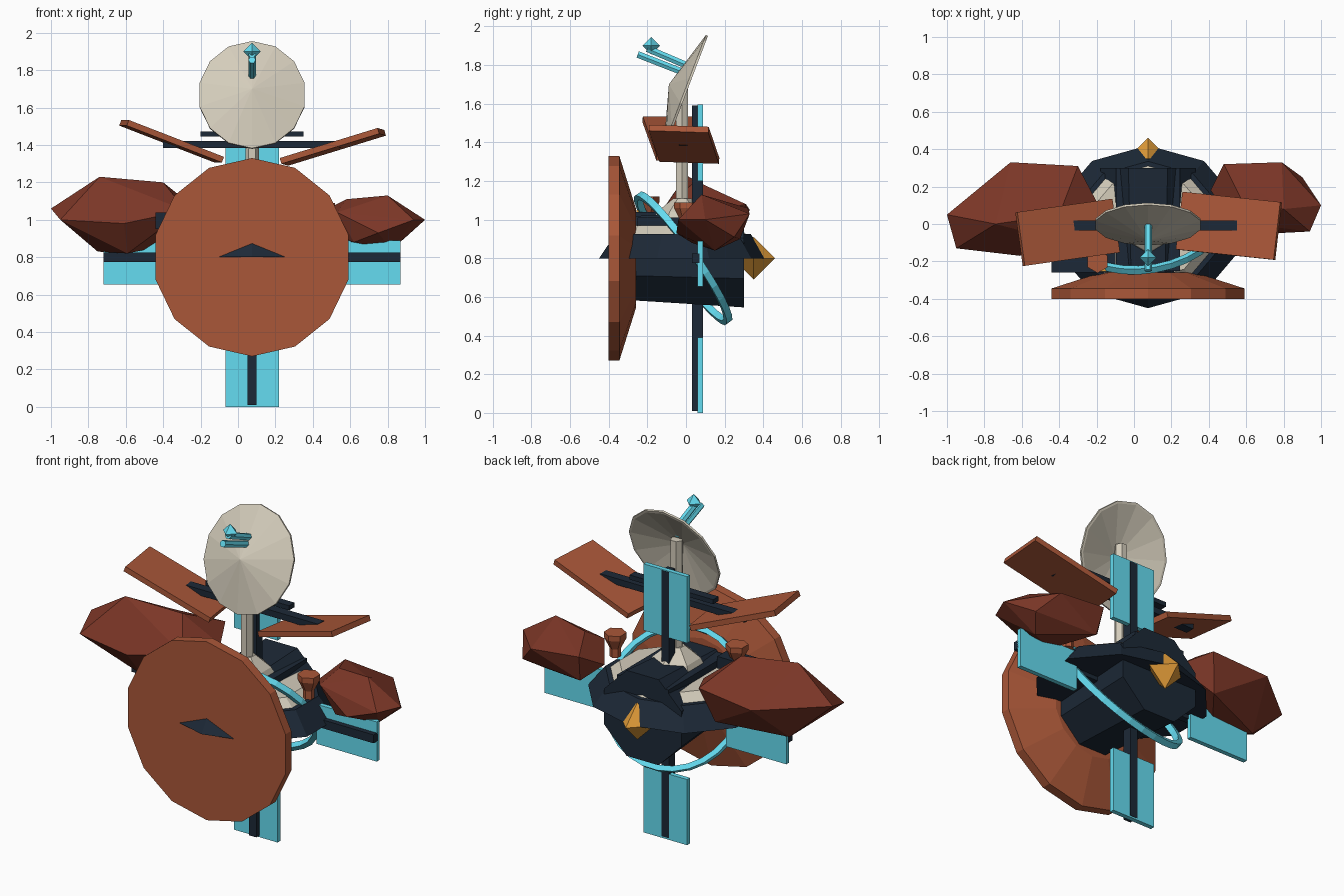
import bpy, bmesh, math
from mathutils import Vector, Matrix, Euler

if "Cube" in bpy.data.objects:
    bpy.data.objects.remove(bpy.data.objects["Cube"])

CX = 0.075  # centre line of the craft


def material(name, rgb):
    m = bpy.data.materials.new(name)
    m.diffuse_color = (*rgb, 1)
    m.use_nodes = True
    m.node_tree.nodes["Principled BSDF"].inputs["Base Color"].default_value = m.diffuse_color
    return m


RUST = material("rust", (0.40, 0.095, 0.04))
ROCK = material("dark_rust", (0.20, 0.037, 0.02))
CYAN = material("cyan", (0.13, 0.72, 0.88))
DARK = material("navy", (0.012, 0.022, 0.038))
BONE = material("bone", (0.66, 0.61, 0.50))
GOLD = material("gold", (0.75, 0.33, 0.04))


def finish(name, bm, mat):
    bmesh.ops.remove_doubles(bm, verts=bm.verts, dist=1e-5)
    bmesh.ops.recalc_face_normals(bm, faces=bm.faces)
    me = bpy.data.meshes.new(name)
    bm.to_mesh(me)
    bm.free()
    me.materials.append(mat)
    ob = bpy.data.objects.new(name, me)
    bpy.context.collection.objects.link(ob)
    return ob


def lathe(name, profile, n, origin, mat, axis=(0, 0, 1), up=(0, 1, 0), wide=1.0, phase=0.0, caps=True):
    """Faceted solid: (radius, height) rings around an axis, stretched sideways by wide."""
    o, ax = Vector(origin), Vector(axis).normalized()
    side = ax.cross(Vector(up)).normalized()
    u = side.cross(ax)
    bm = bmesh.new()
    rings = []
    for r, h in profile:
        ring = []
        for i in range(n):
            a = 2 * math.pi * (i + phase) / n
            ring.append(bm.verts.new(o + ax * h + (u * math.cos(a) + side * math.sin(a) * wide) * r))
        rings.append(ring)
    for a, b in zip(rings, rings[1:]):
        for i in range(n):
            j = (i + 1) % n
            bm.faces.new((a[i], a[j], b[j], b[i]))
    if caps:
        for k, ring in ((0, rings[0]), (-1, rings[-1])):
            if profile[k][0] > 0:
                bm.faces.new(ring)
    return finish(name, bm, mat)


def rod(name, a, b, r, mat, n=6):
    d = Vector(b) - Vector(a)
    return lathe(name, [(r, 0), (r, d.length)], n, a, mat, axis=d, up=(1, 0, 0))


def box(name, lo, hi, mat, rot=(0, 0, 0)):
    lo, hi = Vector(lo), Vector(hi)
    bm = bmesh.new()
    bmesh.ops.create_cube(bm, size=1, matrix=Matrix.Translation((lo + hi) / 2)
                          @ Euler([math.radians(a) for a in rot]).to_matrix().to_4x4()
                          @ Matrix.Diagonal((*(hi - lo), 1)))
    return finish(name, bm, mat)


def octahedron(name, c, r, mat):
    return lathe(name, [(0, -r), (r, 0), (0, r)], 4, c, mat)


def boulder(name, corners):
    """Rough stone: convex hull of a few corners, near-flat faces merged."""
    bm = bmesh.new()
    for p in corners:
        bm.verts.new(p)
    bmesh.ops.convex_hull(bm, input=bm.verts)
    bmesh.ops.dissolve_limit(bm, angle_limit=0.2, verts=bm.verts, edges=bm.edges)
    return finish(name, bm, ROCK)


# Front shield
lathe("front_shield", [(0.53, 0), (0.53, 0.055), (0.26, 0.14)], 14, (CX, -0.40, 0.80), RUST,
      axis=(0, 1, 0), up=(0, 0, 1))

# Hull: barrel, skirt, deck and roof
lathe("hull_barrel", [(0.235, 0), (0.275, 0.58)], 8, (CX, -0.28, 0.80), DARK,
      axis=(0, 1, 0), up=(0, 0, 1), phase=0.5)
lathe("hull_skirt", [(0.435, 0), (0.35, 0.125)], 10, (CX, -0.015, 0.80), DARK, wide=1.17)
lathe("hull_deck", [(0.34, 0), (0.28, 0.06)], 10, (CX, -0.015, 0.91), BONE, wide=1.17)
box("roof_block", (CX - 0.17, -0.25, 0.90), (CX + 0.17, 0.30, 1.01), DARK)
octahedron("tail_crystal", (CX, 0.35, 0.80), 0.11, GOLD)

# Side boulders
boulder("left_boulder", [
    (-1.0, 0.05, 1.06), (-0.95, -0.13, 1.00), (-0.74, 0.0, 1.23), (-0.66, 0.33, 1.05),
    (-0.61, -0.17, 0.98), (-0.75, 0.10, 0.83), (-0.59, -0.05, 0.82), (-0.40, 0.05, 1.20),
    (-0.30, 0.31, 1.08), (-0.36, 0.24, 0.87), (-0.20, 0.12, 1.04), (-0.28, -0.12, 1.05)])
boulder("right_boulder", [
    (1.0, 0.10, 1.00), (0.94, -0.04, 1.0), (0.79, 0.33, 1.03), (0.80, 0.08, 1.13),
    (0.58, 0.12, 1.11), (0.48, 0.32, 1.06), (0.50, 0.28, 0.90), (0.82, 0.15, 0.84),
    (0.90, 0.25, 0.91), (0.62, 0.03, 0.88), (0.53, 0.01, 1.04), (0.75, -0.05, 0.93), (0.41, 0.18, 0.98)])

# Cross frame with cyan panels
box("vertical_spar", (CX - 0.025, 0.03, 0.01), (CX + 0.025, 0.0885, 1.59), DARK)
box("lower_panel", (CX - 0.143, 0.06, 0.0), (CX + 0.143, 0.087, 0.39), CYAN)
box("upper_panel", (CX - 0.143, 0.06, 1.20), (CX + 0.143, 0.087, 1.595), CYAN)
box("horizontal_spar", (CX - 0.795, 0.03, 0.775), (CX + 0.795, 0.07, 0.825), DARK)
for s, label in ((-1, "left"), (1, "right")):
    xs = sorted((CX + s * 0.40, CX + s * 0.795))
    box(label + "_panel", (xs[0], 0.06, 0.655), (xs[1], 0.087, 0.89), CYAN)

# Upper rust plates and crossbars
for label, c, size, rot in (("left", (-0.355, -0.045, 1.42), (0.55, 0.29, 0.032), (0, 21, 8)),
                            ("right", (0.507, -0.01, 1.39), (0.55, 0.31, 0.032), (-2, -17, -6))):
    c, h = Vector(c), Vector(size) / 2
    box(label + "_plate", c - h, c + h, RUST, rot)
box("long_crossbar", (CX - 0.475, -0.035, 1.385), (CX + 0.475, 0.02, 1.422), DARK)
box("short_crossbar", (CX - 0.275, -0.02, 1.445), (CX + 0.275, 0.03, 1.472), DARK)

# Mast and dish
lathe("mast_base", [(0.16, 0), (0.13, 0.06), (0.045, 0.13)], 6, (CX, -0.02, 0.98), BONE)
rod("mast", (CX, -0.02, 1.05), (CX, -0.02, 1.74), 0.036, BONE)
lathe("dish", [(0.292, 0), (0.306, 0.0), (0.306, 0.012), (0.0, 0.10), (0.0, 0.08), (0.292, 0)], 14,
      (CX, 0.005, 1.665), BONE, axis=(0, -0.935, 0.355), up=(0, 0, 1), wide=0.94, caps=False)

# Dish feed
rod("upper_feed_rod", (CX, 0.0, 1.80), (CX, -0.20, 1.885), 0.02, CYAN)
rod("lower_feed_rod", (CX, -0.02, 1.765), (CX, -0.25, 1.855), 0.02, CYAN)
octahedron("feed_tip", (CX, -0.18, 1.90), 0.046, CYAN)

# Tilted ring around the hull
turn = Matrix.Rotation(math.radians(10), 3, 'Z')
lathe("hull_ring", [(0.38, -0.018), (0.41, -0.018), (0.41, 0.018), (0.38, 0.018), (0.38, -0.018)], 28,
      (CX, -0.015, 0.80), CYAN, axis=turn @ Vector((0, 0.82, 0.57)),
      up=turn @ Vector((0, -0.57, 0.82)), caps=False)

# Deck fittings
for label, p in (("right", (0.465, 0.0, 0.95)), ("left", (-0.195, -0.20, 0.98))):
    lathe(label + "_nozzle", [(0.032, 0), (0.032, 0.05), (0.062, 0.11), (0.062, 0.14)], 6, p, RUST)
box("side_arm", (-0.44, -0.26, 0.95), (-0.10, -0.15, 1.04), DARK)
box("arm_light", (-0.18, -0.255, 1.0), (-0.13, -0.225, 1.05), GOLD)
